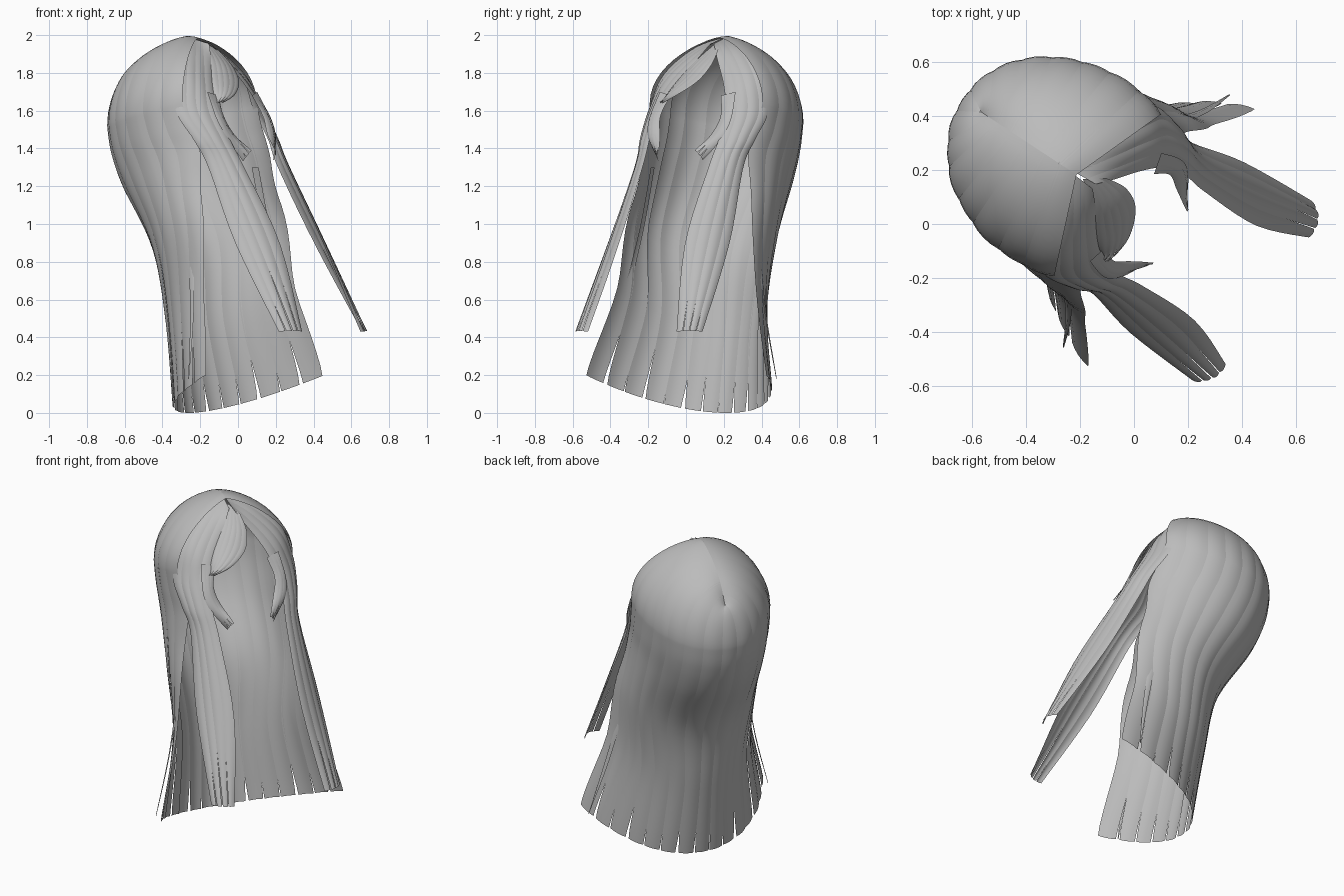
import bpy, bmesh, math, random
from mathutils import Vector

random.seed(4)
if "Cube" in bpy.data.objects:
    bpy.data.objects.remove(bpy.data.objects["Cube"])

grey = bpy.data.materials.new("hair_grey")
grey.use_nodes = True
grey.diffuse_color = (0.5, 0.5, 0.5, 1)
grey.node_tree.nodes["Principled BSDF"].inputs["Base Color"].default_value = (0.5, 0.5, 0.5, 1)

FORWARD = Vector((0.835, -0.55, 0))
SIDE = Vector((0.55, 0.835, 0))
MIDDLE = 0.035


def world(p, side=1):
    """Head space (forward, sideways, up) to world space."""
    return FORWARD * p[0] + SIDE * (p[1] * side + MIDDLE) + Vector((0, 0, p[2]))


def spline(points, t):
    """Smooth curve through evenly spaced points of any dimension."""
    n = len(points) - 1
    x = min(max(t, 0), 1) * n
    i = min(int(x), n - 1)
    f = x - i
    a, b, c, d = (points[min(max(k, 0), n)] for k in range(i - 1, i + 3))
    return [q + 0.5 * f * (r - p + f * (2 * p - 5 * q + 4 * r - s + f * (3 * (q - r) + s - p)))
            for p, q, r, s in zip(a, b, c, d)]


def hair_strips(name, surface, count, cols, rows, gap, split, side=1, cup=0.006):
    """Cupped, overlapping strips on surface(s, t, lift), parting near their tips."""
    bm = bmesh.new()
    for k in range(count):
        lift = random.uniform(-0.5, 0.5) * cup
        start = split + random.uniform(-0.05, 0.05)
        width = gap * random.uniform(0.4, 1.3)
        lean = random.uniform(-0.5, 0.5) * width
        grid = []
        for j in range(rows + 1):
            t = j / rows
            ramp = max(0, (t - start) / (1 - start))
            row = []
            for i in range(cols + 1):
                a = i / cols - 0.5
                across = a * (1.12 - (width + 0.12) * ramp) + 0.5 + lean * ramp
                s = min(max((k + across) / count, 0), 1)
                rise = (lift + cup * (1 - 4 * a * a)) * min(1, 4 * t)
                row.append(bm.verts.new(world(surface(s, t, rise), side)))
            grid.append(row)
        for j in range(rows):
            for i in range(cols):
                quad = [grid[j][i], grid[j][i + 1], grid[j + 1][i + 1], grid[j + 1][i]]
                face = bm.faces.new(quad if side > 0 else quad[::-1])
                face.smooth = True
    bmesh.ops.dissolve_degenerate(bm, dist=0.0001, edges=bm.edges[:])
    mesh = bpy.data.meshes.new(name)
    bm.to_mesh(mesh)
    bm.free()
    mesh.materials.append(grey)
    obj = bpy.data.objects.new(name, mesh)
    bpy.context.collection.objects.link(obj)


def ribbon(outer, inner, bulge):
    """Surface between two edge curves, rounded outward."""
    def surface(s, t, lift):
        a, b = Vector(spline(outer, t)), Vector(spline(inner, t))
        w = b - a
        out = Vector((-w.y, w.x, 0.02))
        out.normalize()
        return a.lerp(b, s) + out * (bulge * 4 * s * (1 - s) * min(1, 3 * t) + lift)
    return surface


# Parting line from whorl to forehead: forward, height
PART = [(-0.70, 1.74), (-0.62, 1.86), (-0.48, 1.955), (-0.33, 1.995), (-0.2, 1.95)]

# Rings of the back hair: centre, depth, half width, wrap angle, back height, side height
RINGS = [
    (-0.32, 0.46, 0.39, 113, 1.50, 1.60),
    (-0.30, 0.455, 0.385, 116, 1.36, 1.47),
    (-0.25, 0.43, 0.38, 119, 1.18, 1.31),
    (-0.12, 0.36, 0.40, 109, 0.85, 1.05),
    (0.14, 0.54, 0.445, 80, 0.45, 0.72),
    (0.50, 0.83, 0.63, 65, 0.00, 0.347),
]
DOME = 0.3


def back_surface(s, t, lift):
    """Dome from the parting to the first ring, then down through the rings."""
    s = 2 * s - 1
    centre, depth, half, wrap, low, high = spline(RINGS, (t - DOME) / (1 - DOME))
    angle = math.radians(wrap) * s
    edge = Vector((centre - (depth + lift) * math.cos(angle),
                   (half + lift) * math.sin(angle),
                   low + (high - low) * (1 - math.cos(angle))))
    if t >= DOME:
        return edge
    u, z = spline(PART, (abs(s) - 0.08) / 1.1)
    phi = t / DOME * math.pi / 2
    reach = math.sin(phi) ** (1 + 0.4 * s * s)
    return Vector((u + (edge.x - u) * reach,
                   edge.y * reach,
                   edge.z + (z - edge.z) * math.cos(phi)))


hair_strips("back_hair", back_surface, 15, 4, 44, 0.13, 0.89)

# Long front locks, short cheek locks and thin side wisps, on both sides
LONG_OUTER = [(-0.36, 0, 1.995), (-0.28, 0.16, 1.935), (-0.21, 0.315, 1.79), (-0.17, 0.375, 1.6),
              (-0.07, 0.36, 1.45), (0.01, 0.335, 1.3), (0.21, 0.38, 0.9), (0.5, 0.4, 0.43)]
LONG_INNER = [(-0.2, 0.01, 1.955), (-0.15, 0.065, 1.87), (-0.08, 0.15, 1.74), (-0.01, 0.21, 1.6),
              (0.07, 0.22, 1.45), (0.155, 0.21, 1.3), (0.38, 0.21, 0.9), (0.57, 0.28, 0.43)]
SHORT_OUTER = [(-0.06, 0.24, 1.7), (0.01, 0.26, 1.56), (0.06, 0.235, 1.46), (0.1, 0.14, 1.33)]
SHORT_INNER = [(-0.04, 0.16, 1.68), (0.01, 0.19, 1.57), (0.06, 0.16, 1.47), (0.14, 0.11, 1.39)]
WISP_OUTER = [(-0.16, 0.34, 1.3), (-0.1, 0.375, 0.95), (-0.03, 0.45, 0.55), (0.03, 0.56, 0.18)]
WISP_INNER = [(-0.11, 0.33, 1.3), (-0.06, 0.375, 0.95), (0, 0.46, 0.55), (0.035, 0.56, 0.18)]

for label, side in (("left", 1), ("right", -1)):
    hair_strips(label + "_long_lock", ribbon(LONG_OUTER, LONG_INNER, 0.025),
                4, 4, 36, 0.14, 0.87, side, 0.005)
    hair_strips(label + "_cheek_lock", ribbon(SHORT_OUTER, SHORT_INNER, 0.012),
                3, 2, 16, 0.3, 0.75, side, 0.003)
    hair_strips(label + "_side_wisp", ribbon(WISP_OUTER, WISP_INNER, 0.004),
                1, 2, 16, 0.0, 0.9, side, 0.001)

# Fringe swept to the right across the forehead
FRINGE_OUTER = [(-0.25, 0, 1.965), (-0.17, 0.06, 1.885), (-0.11, 0.13, 1.79),
                (-0.06, 0.18, 1.7), (-0.04, 0.2, 1.63)]
FRINGE_INNER = [(-0.18, -0.05, 1.92), (-0.1, -0.06, 1.84), (-0.03, -0.02, 1.755),
                (0.01, 0.08, 1.685), (0, 0.18, 1.64)]
hair_strips("fringe", ribbon(FRINGE_OUTER, FRINGE_INNER, 0.02), 5, 3, 20, 0.2, 0.87, -1, 0.003)
